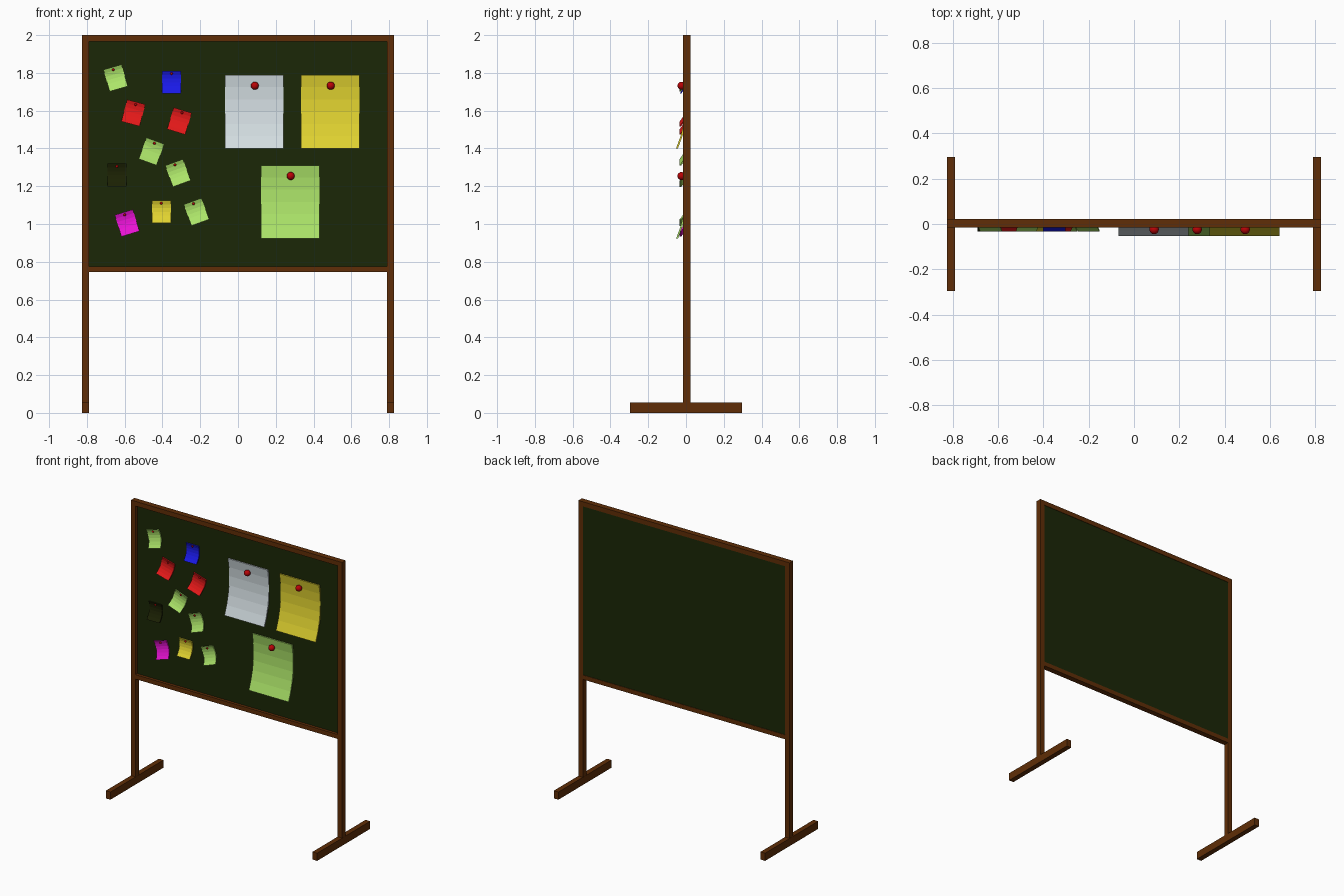
import bpy, bmesh, math
from mathutils import Matrix, Vector

if "Cube" in bpy.data.objects:
    bpy.data.objects.remove(bpy.data.objects["Cube"])


def mat(name, rgb):
    m = bpy.data.materials.new(name)
    m.diffuse_color = (*rgb, 1)
    m.use_nodes = True
    m.node_tree.nodes["Principled BSDF"].inputs["Base Color"].default_value = m.diffuse_color
    return m


WOOD = mat("brown wood", (0.115, 0.027, 0.002))
BOARD = mat("dark green board", (0.011, 0.02, 0.002))
WHITE = mat("white paper", (0.66, 0.73, 0.76))
YELLOW = mat("yellow paper", (0.75, 0.65, 0.03))
GREEN = mat("light green paper", (0.41, 0.77, 0.14))
BLUE = mat("blue paper", (0.01, 0.01, 0.8))
RED = mat("red paper", (0.8, 0.01, 0.01))
MAGENTA = mat("magenta paper", (0.8, 0.006, 0.65))
DARK = mat("dark olive paper", (0.011, 0.015, 0.001))
PIN = mat("pin red", (0.5, 0.001, 0.002))


def finish(name, bm, m):
    bmesh.ops.recalc_face_normals(bm, faces=bm.faces)
    me = bpy.data.meshes.new(name)
    bm.to_mesh(me)
    bm.free()
    me.materials.append(m)
    ob = bpy.data.objects.new(name, me)
    bpy.context.collection.objects.link(ob)
    return ob


def box(name, lo, hi, m):
    bm = bmesh.new()
    lo, hi = Vector(lo), Vector(hi)
    bmesh.ops.create_cube(bm, size=1, matrix=Matrix.Translation((lo + hi) / 2)
                          @ Matrix.Diagonal((*(hi - lo), 1)))
    return finish(name, bm, m)


def paper(name, x, z, w, h, base, bend, thick, angle, m, segs=6):
    """Sheet bowed back at its upper third, with the lower edge curling forward."""
    bm = bmesh.new()
    rows = []
    for i in range(segs + 1):
        t = i / segs
        y = base - bend * (t - 0.35) ** 2
        zz = h / 2 - h * t
        rows.append([bm.verts.new((sx * w / 2, y + d, zz))
                     for sx, d in ((-1, 0), (1, 0), (1, thick), (-1, thick))])
    for a, b in zip(rows, rows[1:]):
        for k in range(4):
            bm.faces.new((a[k], a[(k + 1) % 4], b[(k + 1) % 4], b[k]))
    bm.faces.new(rows[0])
    bm.faces.new(rows[-1])
    bm.transform(Matrix.Translation((x, 0, z)) @ Matrix.Rotation(-math.radians(angle), 4, 'Y'))
    return finish(name, bm, m)


def pin(name, x, y, z, r):
    bm = bmesh.new()
    bmesh.ops.create_uvsphere(bm, u_segments=16, v_segments=10, radius=r,
                              matrix=Matrix.Translation((x, y, z)))
    for f in bm.faces:
        f.smooth = True
    return finish(name, bm, PIN)


# Stand: posts, feet, rails
Y0, Y1 = -0.016, 0.023
for side, s in (("left", -1), ("right", 1)):
    x0, x1 = sorted((s * 0.79, s * 0.825))
    box(side + "_post", (x0, Y0, 0), (x1, Y1, 2), WOOD)
    box(side + "_foot", (x0 - 0.0005, -0.296, 0), (x1 + 0.0005, 0.296, 0.054), WOOD)
box("top_rail", (-0.79, Y0, 1.967), (0.79, Y1, 2), WOOD)
box("bottom_rail", (-0.79, Y0, 0.745), (0.79, Y1, 0.776), WOOD)

# Board panel, set deep in the frame and almost flush at the back
box("board_panel", (-0.795, 0.004, 0.77), (0.795, 0.02, 1.975), BOARD)

# Large sheets
for n, x, z, m in (("white", 0.086, 1.595, WHITE), ("yellow", 0.488, 1.595, YELLOW),
                   ("green", 0.276, 1.117, GREEN)):
    paper(n + "_sheet", x, z, 0.31, 0.388, 0.0005, 0.125, 0.01, 0, m)
    pin(n + "_sheet_pin", x + 0.003, -0.024, z + 0.137, 0.021)

# Small sticky notes: x, z, angle, colour
NOTES = [(-0.648, 1.773, 16, GREEN), (-0.352, 1.75, 0, BLUE), (-0.554, 1.588, -15, RED),
         (-0.31, 1.545, -17, RED), (-0.458, 1.384, -20, GREEN), (-0.318, 1.27, 20, GREEN),
         (-0.641, 1.259, 0, DARK), (-0.587, 1.005, 17, MAGENTA), (-0.406, 1.064, 0, YELLOW),
         (-0.22, 1.064, 20, GREEN)]
for i, (x, z, a, m) in enumerate(NOTES, 1):
    paper(f"sticky_note_{i}", x, z, 0.1, 0.12, -0.001, 0.077, 0.008, a, m)
    r = math.radians(a)
    pin(f"sticky_pin_{i}", x - 0.046 * math.sin(r), -0.006, z + 0.046 * math.cos(r), 0.007)
